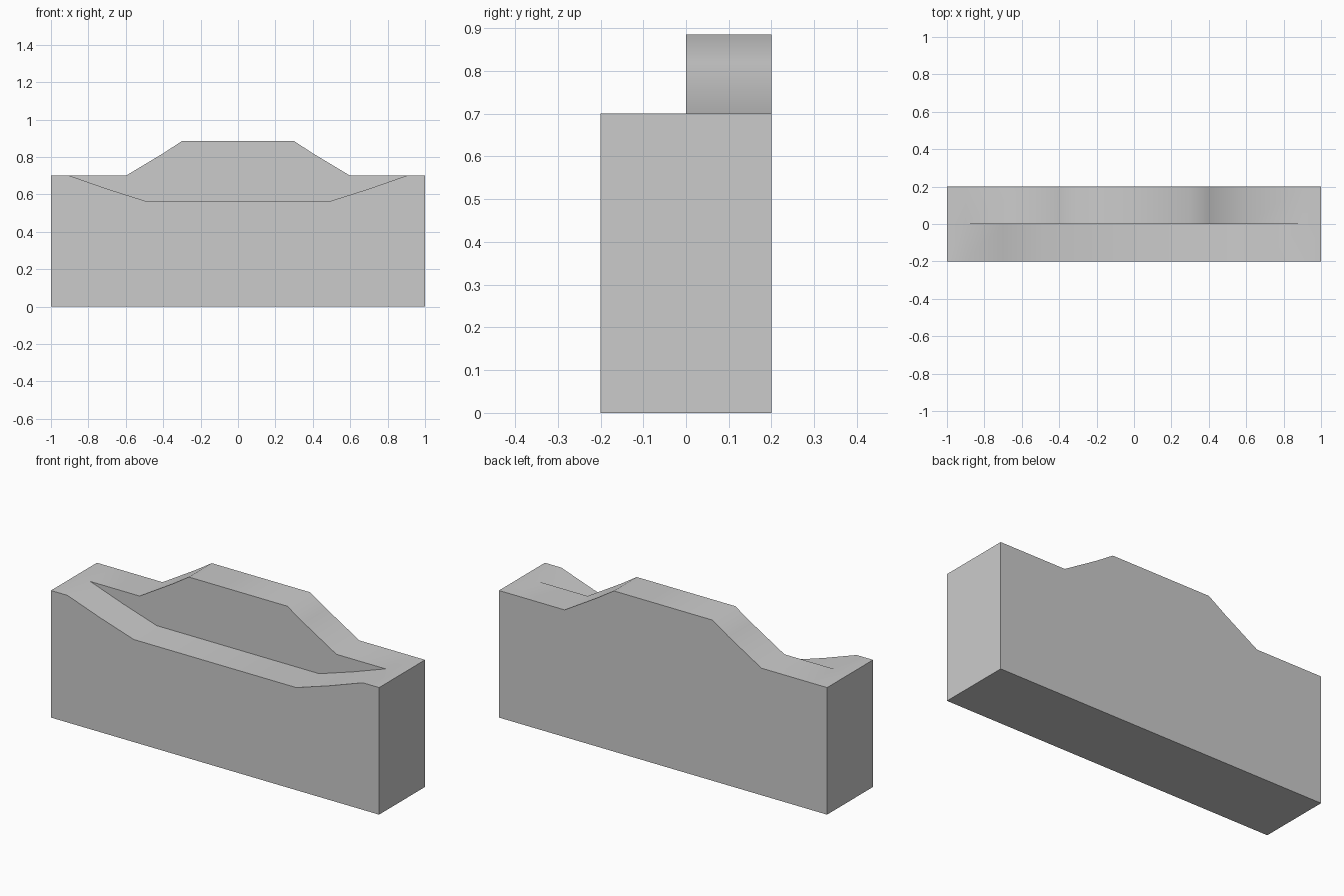
import bpy, bmesh, math

if "Cube" in bpy.data.objects:
    bpy.data.objects.remove(bpy.data.objects["Cube"])


def mirrored(half):
    """Right-hand half profile (centre outwards) to a full left-to-right one."""
    return [(-x, z) for x, z in reversed(half)] + half


# Top edge of the dipped front half and of the raised back half
dip = mirrored([(0.495, 0.565), (0.7, 0.63), (0.9, 0.7), (1, 0.7)])
hump = mirrored([(0.3, 0.885), (0.4, 0.82), (0.6, 0.7), (0.9, 0.7), (1, 0.7)])

bm = bmesh.new()


def face(points):
    bm.faces.new([bm.verts.new(p) for p in points])


def at(profile, y):
    return [(x, y, z) for x, z in profile]


# Top surfaces of each half, and its outer wall
for profile, y0, y1 in ((dip, -0.2, 0), (hump, 0, 0.2)):
    for a, b in zip(profile, profile[1:]):
        face([(a[0], y0, a[1]), (b[0], y0, b[1]), (b[0], y1, b[1]), (a[0], y1, a[1])])
face([(-1, -0.2, 0), (1, -0.2, 0)] + at(dip, -0.2)[::-1])
face([(1, 0.2, 0), (-1, 0.2, 0)] + at(hump, 0.2))

# Step wall between the halves
face(at(dip, 0)[1:-1] + at(hump, 0)[2:-2][::-1])

# Ends and underside
for x in (-1, 1):
    face([(x, -0.2, 0), (x, -0.2, 0.7), (x, 0, 0.7), (x, 0.2, 0.7), (x, 0.2, 0)])
face([(-1, -0.2, 0), (-1, 0.2, 0), (1, 0.2, 0), (1, -0.2, 0)])

bmesh.ops.remove_doubles(bm, verts=bm.verts, dist=1e-4)
bmesh.ops.recalc_face_normals(bm, faces=bm.faces)
mesh = bpy.data.meshes.new("stepped_block")
bm.to_mesh(mesh)
bm.free()

# Smooth the gentle bends, keep the corners sharp
block = bpy.data.objects.new("stepped_block", mesh)
bpy.context.collection.objects.link(block)
bpy.context.view_layer.objects.active = block
block.select_set(True)
bpy.ops.object.shade_smooth_by_angle(angle=math.radians(40))
